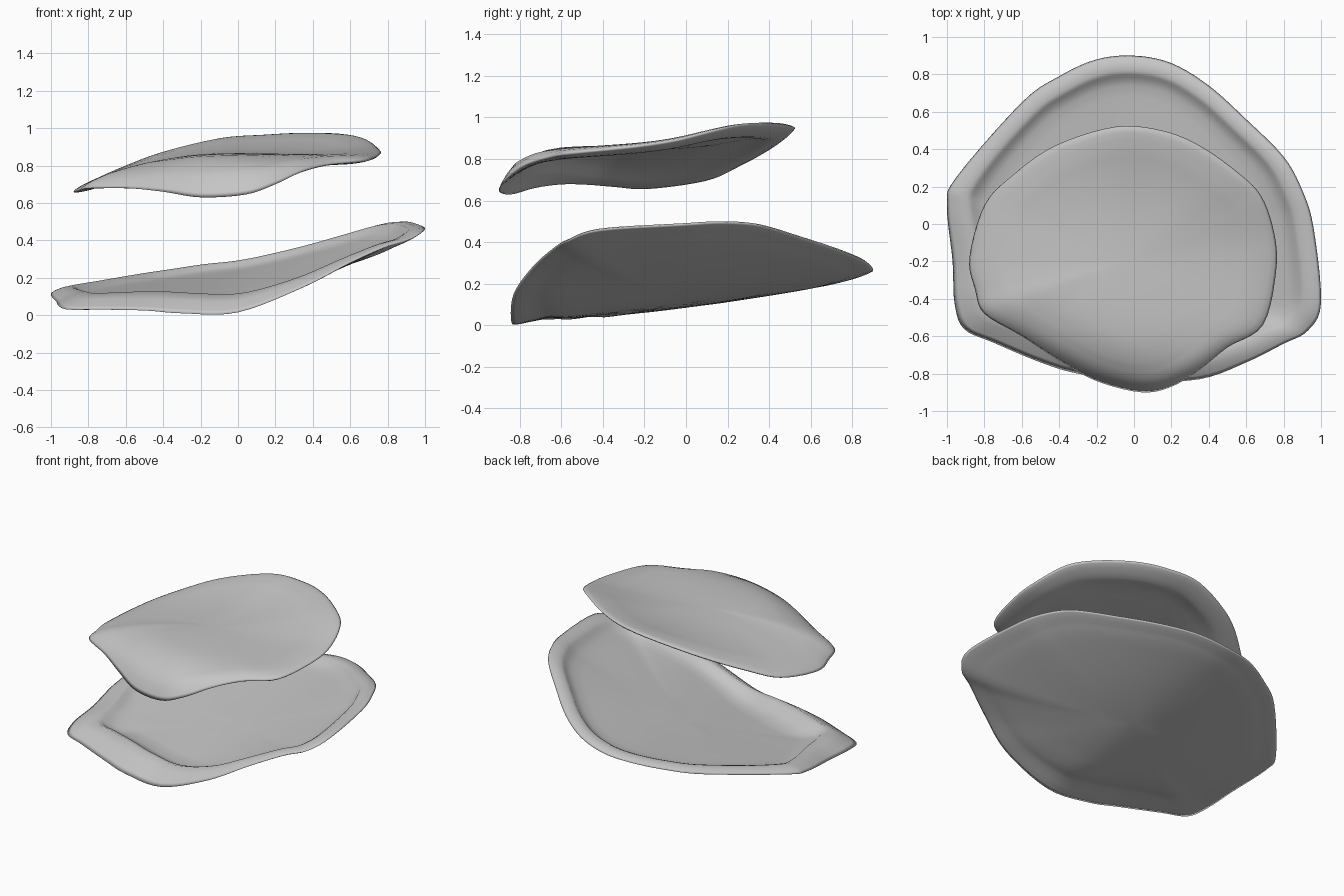
import bpy, bmesh, math
from mathutils import Vector

cube = bpy.data.objects.get("Cube")
if cube:
    bpy.data.objects.remove(cube, do_unlink=True)

shell_grey = bpy.data.materials.new("shell grey")
shell_grey.use_nodes = True
colour = (0.56, 0.56, 0.56, 1)
shell_grey.diffuse_color = colour
shell_grey.node_tree.nodes["Principled BSDF"].inputs["Base Color"].default_value = colour


def smooth_loop(points, steps=5):
    """Closed Catmull-Rom curve through the rim points."""
    pts = [Vector(p) for p in points]
    count = len(pts)
    loop = []
    for i in range(count):
        a, b, c, d = (pts[(i + k) % count] for k in (-1, 0, 1, 2))
        for s in range(steps):
            u = s / steps
            loop.append(0.5 * (2 * b + (c - a) * u
                               + (2 * a - 5 * b + 4 * c - d) * u ** 2
                               + (3 * b - a - 3 * c + d) * u ** 3))
    return loop


def build_shell(name, rim_points, centre, floor, lip, power, lip_power,
                lip_width, lip_crest, profile):
    """Skin from the rim to the centre, over the top and underneath.
    floor(x, y) is the height of the body, lip the direction of the hinge side.
    Each profile row holds: scale of the ring, top offset, underside offset."""
    centre, lip = Vector(centre), Vector(lip).normalized()
    rim = smooth_loop(rim_points)
    bm = bmesh.new()
    rim_verts = [bm.verts.new(p) for p in rim]

    def ring_point(p, t, offset, crest):
        arm = p.xy - centre
        front = max(0, arm.normalized().dot(lip)) ** 2
        crest *= front * math.exp(-((t - 0.91) / 0.05) ** 2)
        t **= 1 + lip_width * front
        spot = centre + arm * t
        rise = (p.z - floor(p.x, p.y)) * t ** (power + lip_power * front)
        return Vector((spot.x, spot.y, floor(spot.x, spot.y) + rise + offset + crest))

    for side, crest in ((1, lip_crest), (2, lip_crest * 0.3)):
        previous = rim_verts
        for row in profile:
            ring = [bm.verts.new(ring_point(p, row[0], row[side], crest)) for p in rim]
            for i in range(len(ring)):
                j = (i + 1) % len(ring)
                bm.faces.new((previous[i], previous[j], ring[j], ring[i]))
            previous = ring
        hub = bm.verts.new((*centre, floor(*centre) + profile[-1][side]))
        for i in range(len(previous)):
            bm.faces.new((previous[i], previous[(i + 1) % len(previous)], hub))

    bmesh.ops.recalc_face_normals(bm, faces=bm.faces)
    mesh = bpy.data.meshes.new(name)
    bm.to_mesh(mesh)
    bm.free()
    mesh.materials.append(shell_grey)
    for face in mesh.polygons:
        face.use_smooth = True
    bpy.context.collection.objects.link(bpy.data.objects.new(name, mesh))


def lower_floor(x, y):
    """Tilted sheet that sweeps up towards its left."""
    return .12 + .03 * x + .14 * y + .16 * (x + math.sqrt(x * x + .04))


def upper_floor(x, y):
    """Nearly level crown."""
    return .865 + .01 * x


# Lower shell: wide dish with a raised brim, broadest towards the hinge
lower_rim = [
    (1, -.42, .46), (.96, -.02, .485), (.9, .18, .495), (.8, .36, .48),
    (.6, .56, .42), (.4, .74, .36), (.2, .86, .31), (0, .9, .27),
    (-.2, .88, .25), (-.4, .79, .22), (-.6, .65, .19), (-.95, .25, .13),
    (-1, .1, .11), (-.97, -.2, .07), (-.96, -.42, .05), (-.91, -.56, .03),
    (-.75, -.635, .03), (-.5, -.74, .025), (-.3, -.8, .01), (0, -.84, .015),
    (.35, -.83, .15), (.6, -.74, .28), (.8, -.64, .37), (.93, -.57, .41)]
lower_profile = [
    (.985, .012, -.004), (.95, .025, -.008), (.91, .032, -.01), (.885, .025, -.012),
    (.87, .01, -.014), (.82, -.003, -.018), (.75, -.005, -.02), (.65, -.005, -.022),
    (.5, -.005, -.025), (.35, -.005, -.025), (.2, -.005, -.025)]
build_shell("lower_shell", lower_rim, (0, 0), lower_floor, (-.5, -.87),
            3, 0, 1.2, .055, lower_profile)

# Upper shell: smaller cap with a steep front slope and a hollow underside
upper_rim = [
    (.76, -.25, .86), (.75, -.05, .89), (.68, .15, .94), (.55, .28, .965),
    (.35, .42, .97), (.15, .5, .96), (-.1, .52, .94), (-.42, .42, .86),
    (-.65, .26, .77), (-.8, .1, .7), (-.88, -.18, .66), (-.85, -.35, .67),
    (-.8, -.48, .68), (-.6, -.6, .68), (-.4, -.73, .66), (-.2, -.84, .63),
    (.04, -.9, .645), (.2, -.87, .7), (.35, -.78, .77), (.5, -.66, .81),
    (.69, -.54, .83)]
upper_profile = [
    (.985, .008, -.01), (.95, .013, -.02), (.9, .015, -.03), (.85, .015, -.035),
    (.81, .015, -.033), (.77, .012, -.02), (.68, .008, -.016), (.58, .004, -.016),
    (.45, 0, -.02), (.3, 0, -.02), (.18, 0, -.02)]
build_shell("upper_shell", upper_rim, (-.05, -.2), upper_floor, (0, -1),
            2, 3, 0, .015, upper_profile)
